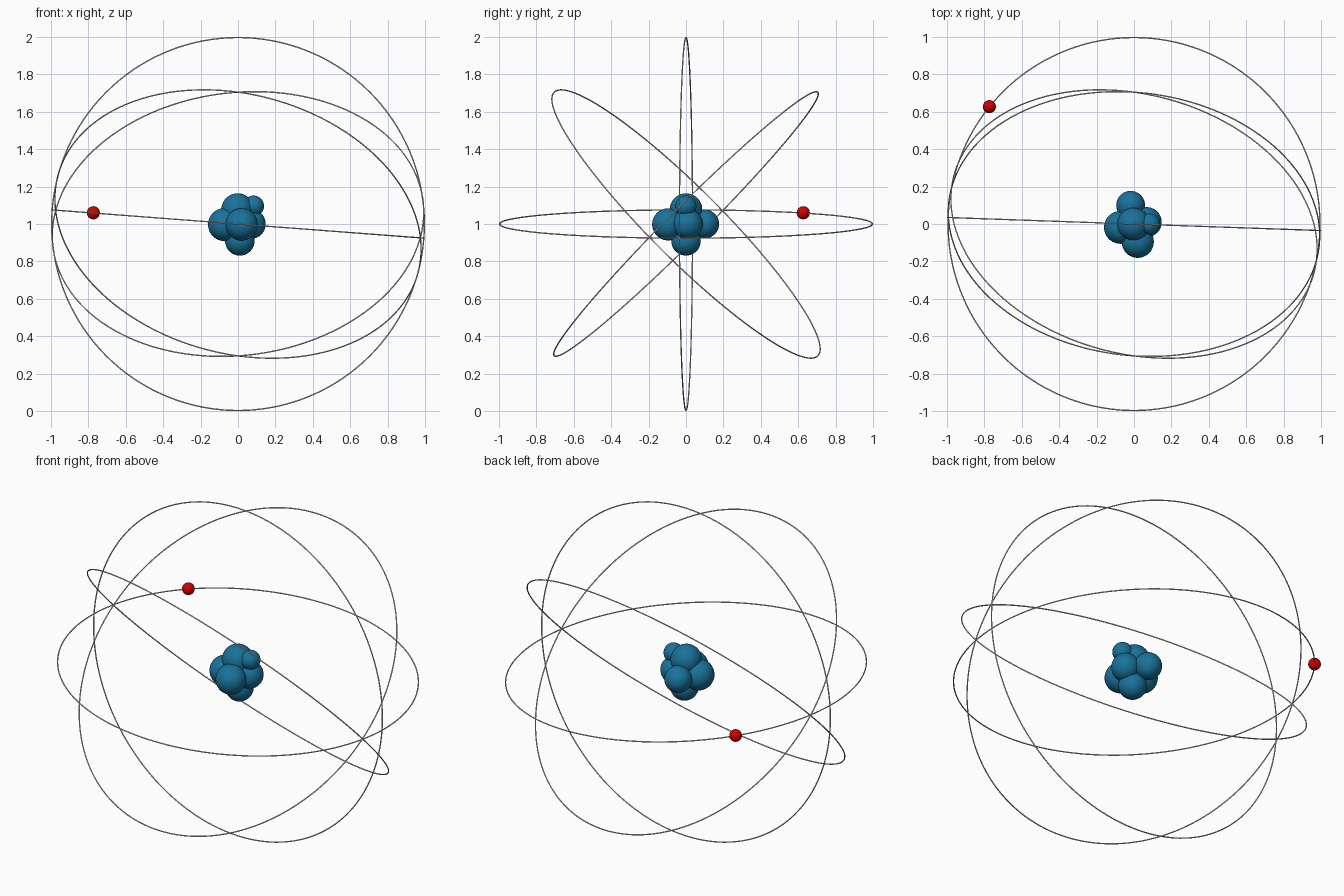
import bpy
from mathutils import Vector

if "Cube" in bpy.data.objects:
    bpy.data.objects.remove(bpy.data.objects["Cube"], do_unlink=True)

CENTRE = Vector((0, 0, 1))
WIRE = 0.0035


def material(name, rgb):
    m = bpy.data.materials.new(name)
    m.use_nodes = True
    m.diffuse_color = (*rgb, 1)
    m.node_tree.nodes["Principled BSDF"].inputs["Base Color"].default_value = (*rgb, 1)
    return m


def finish(name, mat):
    ob = bpy.context.object
    ob.name = name
    ob.data.materials.append(mat)
    bpy.ops.object.shade_smooth()
    return ob


def ball(name, offset, radius, mat):
    bpy.ops.mesh.primitive_uv_sphere_add(segments=40, ring_count=24, radius=radius,
                                         location=CENTRE + Vector(offset))
    finish(name, mat)


def orbit(name, normal, mat):
    turn = Vector(normal).to_track_quat('Z', 'Y').to_euler()
    bpy.ops.mesh.primitive_torus_add(major_radius=1 - WIRE, minor_radius=WIRE,
                                     major_segments=192, minor_segments=10,
                                     location=CENTRE, rotation=turn)
    finish(name, mat)


blue = material("nucleus blue", (0.01, 0.17, 0.33))
red = material("electron red", (0.65, 0.0, 0.0))
pale = material("wire pale grey", (0.8, 0.77, 0.76))

# Thin orbit rings, each given by the direction of its axis
orbit("level_orbit", (0.076, 0, 1), pale)
orbit("upright_orbit", (0.035, 1, 0), pale)
orbit("forward_leaning_orbit", (0.19, 0.695, 0.695), pale)
orbit("backward_leaning_orbit", (-0.09, -0.704, 0.704), pale)

# Cluster of overlapping balls in the middle
ball("nucleus_top", (-0.002, 0, 0.077), 0.087, blue)
ball("nucleus_right", (-0.072, -0.018, -0.003), 0.088, blue)
ball("nucleus_front", (0.02, -0.095, -0.002), 0.086, blue)
ball("nucleus_bottom", (0.01, 0, -0.09), 0.079, blue)
ball("nucleus_back", (-0.018, 0.1, 0), 0.077, blue)
ball("nucleus_left", (0.068, 0.01, 0), 0.08, blue)
ball("nucleus_small", (0.083, 0, 0.096), 0.056, blue)

# Single ball riding on the level orbit
ball("electron", (-0.773, 0.627, 0.06), 0.035, red)
